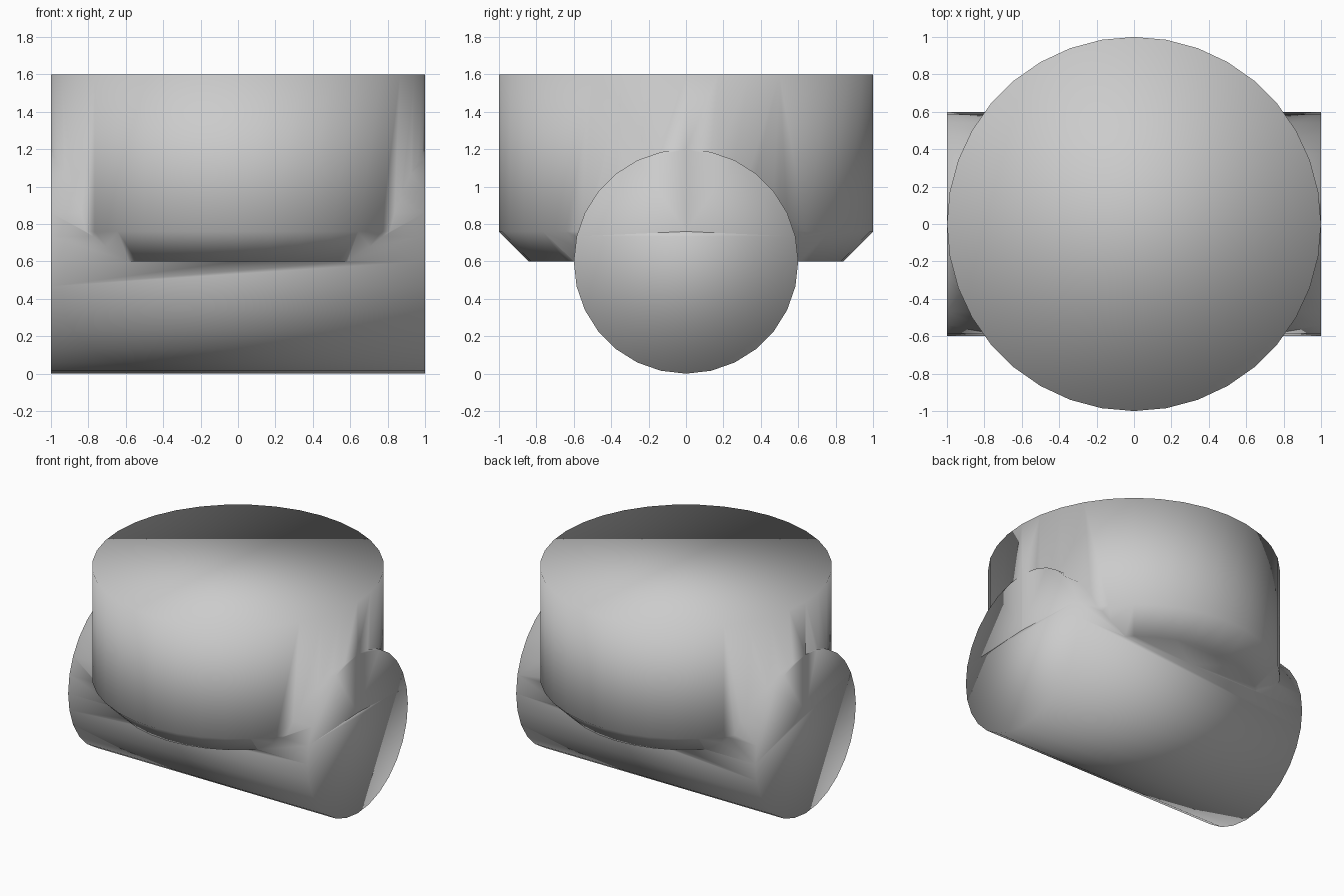
import bpy, bmesh
from math import pi, sin, cos
from mathutils import Matrix

if "Cube" in bpy.data.objects:
    bpy.data.objects.remove(bpy.data.objects["Cube"])


def lathe(name, profile, sides, matrix):
    """Closed solid of revolution about local z from (radius, height) pairs."""
    bm = bmesh.new()
    rings = [[bm.verts.new((r * cos(2 * pi * i / sides), r * sin(2 * pi * i / sides), h))
              for i in range(sides)] for r, h in profile]
    for a, b in zip(rings, rings[1:]):
        for i in range(sides):
            j = (i + 1) % sides
            bm.faces.new((a[i], a[j], b[j], b[i]))
    bm.faces.new(rings[0][::-1])
    bm.faces.new(rings[-1])
    bm.transform(matrix)
    mesh = bpy.data.meshes.new(name)
    bm.to_mesh(mesh)
    bm.free()
    obj = bpy.data.objects.new(name, mesh)
    bpy.context.collection.objects.link(obj)
    return obj


# Horizontal barrel along x
barrel = lathe("barrel", [(0.6, -1), (0.6, 1)], 28,
               Matrix.Translation((0, 0, 0.6)) @ Matrix.Rotation(pi / 2, 4, 'Y'))

# Upright drum with a chamfered lower rim
drum = lathe("drum_body", [(0.84, 0.6), (1, 0.76), (1, 1.6)], 36, Matrix())

# Fuse both into one smooth-shaded solid
mod = drum.modifiers.new("union", 'BOOLEAN')
mod.operation = 'UNION'
mod.solver = 'EXACT'
mod.object = barrel
bpy.context.view_layer.objects.active = drum
drum.select_set(True)
bpy.ops.object.modifier_apply(modifier=mod.name)
bpy.data.objects.remove(barrel)
drum.data.shade_smooth()
